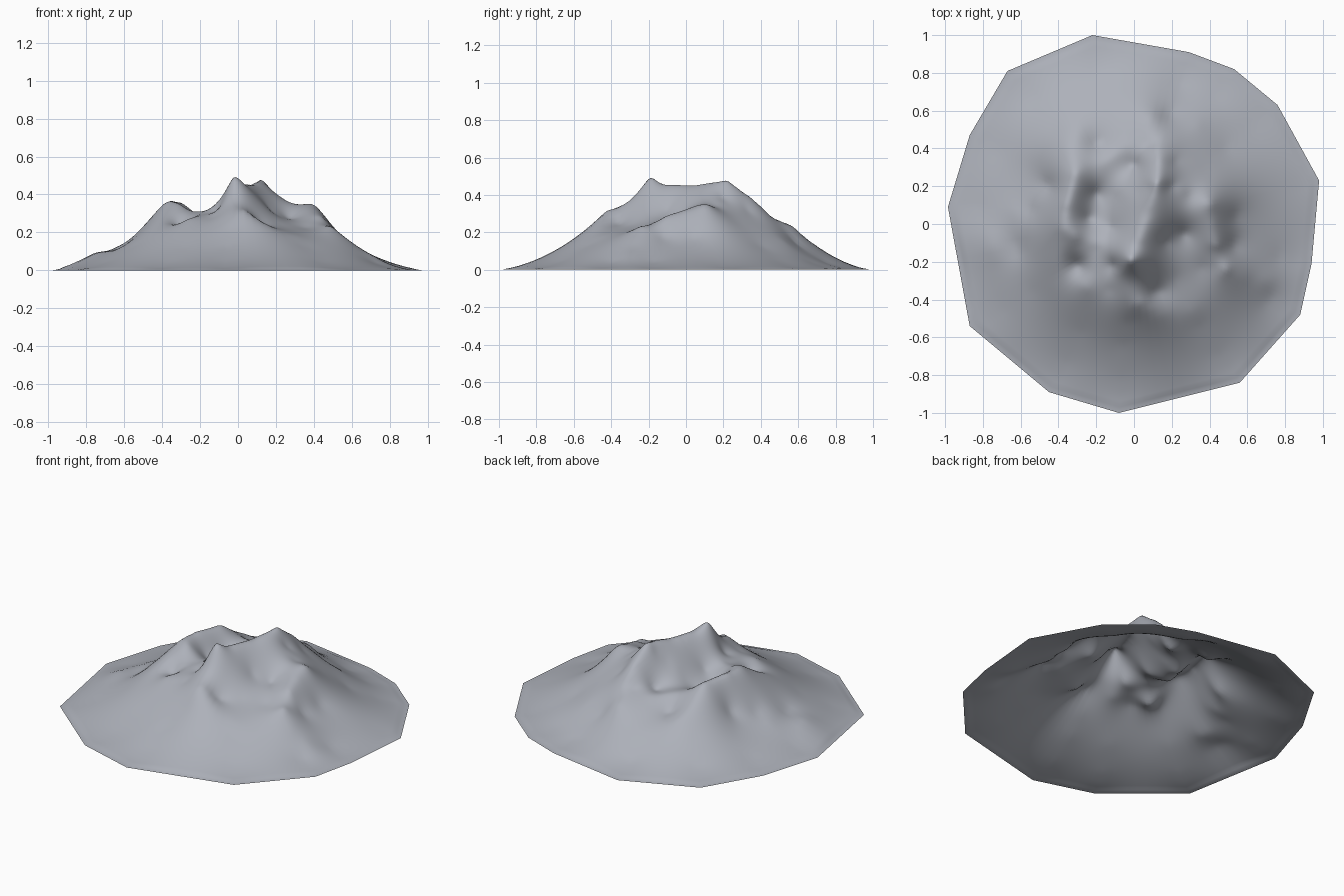
import bpy, bmesh, math

if "Cube" in bpy.data.objects:
    bpy.data.objects.remove(bpy.data.objects["Cube"])

# Straight-edged footprint of the hill (x, y)
OUTLINE = [(-0.22, 1.0), (0.29, 0.91), (0.53, 0.82), (0.76, 0.63), (0.98, 0.23),
           (0.94, -0.21), (0.88, -0.48), (0.56, -0.84), (-0.08, -1.0), (-0.45, -0.89),
           (-0.87, -0.54), (-0.985, 0.09), (-0.87, 0.47), (-0.67, 0.81)]

# Ridge lines (x, y, z)
MAIN_RIDGE = [(-0.02, -0.19, 0.49), (0.02, -0.12, 0.455), (0.07, 0.05, 0.45), (0.12, 0.22, 0.475),
              (0.13, 0.34, 0.39), (0.10, 0.46, 0.28), (0.09, 0.57, 0.23)]
SOUTH_SPUR = [(-0.02, -0.19, 0.49), (-0.05, -0.29, 0.36), (0.03, -0.42, 0.315), (0.15, -0.48, 0.235)]
EAST_RIDGE = [(0.20, 0.20, 0.39), (0.30, 0.15, 0.34), (0.40, 0.11, 0.345), (0.44, -0.11, 0.28),
              (0.36, -0.23, 0.225), (0.49, -0.24, 0.23), (0.62, -0.30, 0.125), (0.76, -0.30, 0.05)]
NORTH_LIP = [(0.13, 0.34, 0.39), (0.08, 0.42, 0.29), (-0.01, 0.44, 0.26), (-0.09, 0.38, 0.265),
             (-0.20, 0.29, 0.29), (-0.31, 0.27, 0.355)]
WEST_RIM = [(-0.30, 0.50, 0.215), (-0.33, 0.38, 0.28), (-0.31, 0.27, 0.355), (-0.36, 0.10, 0.365),
            (-0.37, -0.03, 0.36), (-0.31, -0.06, 0.35)]
WEST_SPURS = [[(-0.37, -0.03, 0.36), (-0.39, -0.18, 0.28), (-0.43, -0.33, 0.20)],
              [(-0.31, -0.06, 0.35), (-0.28, -0.16, 0.29), (-0.34, -0.27, 0.24)],
              [(-0.20, -0.10, 0.31), (-0.21, -0.24, 0.29), (-0.26, -0.33, 0.27), (-0.13, -0.35, 0.28)]]
SHELF = [(0.12, 0.22, 0.475), (0.02, 0.17, 0.38), (-0.11, 0.15, 0.275)]
RIDGES = [MAIN_RIDGE, SOUTH_SPUR, EAST_RIDGE, NORTH_LIP, WEST_RIM, SHELF] + WEST_SPURS

# Hollows and lower bumps
HOLLOWS = [(-0.20, 0.16, 0.245), (0.0, 0.31, 0.26), (-0.12, -0.02, 0.29), (-0.24, 0.03, 0.26),
           (-0.11, -0.22, 0.32), (-0.30, -0.22, 0.235), (0.17, -0.10, 0.32), (0.10, -0.24, 0.35),
           (0.27, -0.05, 0.275), (0.22, -0.29, 0.24), (0.12, -0.36, 0.25), (0.22, 0.33, 0.32),
           (0.38, 0.28, 0.25), (0.31, -0.46, 0.18), (-0.45, 0.20, 0.20), (-0.19, 0.43, 0.205),
           (-0.06, 0.56, 0.20), (-0.02, -0.52, 0.215), (-0.54, 0.07, 0.165), (-0.75, -0.12, 0.095),
           (-0.62, -0.12, 0.115), (0.53, -0.11, 0.175), (0.54, 0.04, 0.175)]


def outline_loop(steps):
    """Points along the footprint, each edge split into equal steps."""
    pts = []
    for i, (x, y) in enumerate(OUTLINE):
        nx, ny = OUTLINE[(i + 1) % len(OUTLINE)]
        for s in range(steps):
            t = s / steps
            pts.append((x + (nx - x) * t, y + (ny - y) * t))
    return pts


def kernel(ax, ay, bx, by):
    return math.sqrt((ax - bx) ** 2 + (ay - by) ** 2 + 0.0003)


def solve(a, b):
    """Gaussian elimination with pivoting."""
    n = len(b)
    m = [row[:] + [v] for row, v in zip(a, b)]
    for c in range(n):
        p = max(range(c, n), key=lambda r: abs(m[r][c]))
        m[c], m[p] = m[p], m[c]
        for r in range(c + 1, n):
            f = m[r][c] / m[c][c]
            if f:
                m[r] = [u - f * v for u, v in zip(m[r], m[c])]
    w = [0.0] * n
    for r in range(n - 1, -1, -1):
        w[r] = (m[r][n] - sum(m[r][k] * w[k] for k in range(r + 1, n))) / m[r][r]
    return w


ctrl = []


def add_point(x, y, z, gap=0.03):
    if all(math.hypot(x - c[0], y - c[1]) > gap for c in ctrl):
        ctrl.append((x, y, z))


# Control points: ridges with in-between points, hollows, rim and flared lower slopes
for ridge in RIDGES:
    for p in ridge:
        add_point(*p)
for p in HOLLOWS:
    add_point(*p)
for ridge in RIDGES:
    for a, b in zip(ridge, ridge[1:]):
        for t in (0.5, 0.25, 0.75):
            add_point(*[u + (v - u) * t for u, v in zip(a, b)], gap=0.035)
for x, y in outline_loop(2):
    add_point(x, y, 0.0)
for scale, z in ((0.91, 0.014), (0.82, 0.04), (0.64, 0.125)):
    for x, y in OUTLINE:
        lift = 0.025 if y * scale > 0.45 and z > 0.1 else 0.0
        add_point(x * scale, y * scale, z + lift, gap=0.08)

weights = solve([[kernel(a[0], a[1], b[0], b[1]) for b in ctrl] for a in ctrl],
                [c[2] for c in ctrl])


def height(x, y):
    return max(0.0, sum(w * kernel(x, y, c[0], c[1]) for w, c in zip(weights, ctrl)))


# Hill surface: concentric rings of the footprint, open underneath
RINGS = 64
loop = outline_loop(9)
bm = bmesh.new()
centre = bm.verts.new((0, 0, height(0, 0)))
rings = []
for r in range(1, RINGS + 1):
    t = r / RINGS
    fade = min(1.0, (1 - t) / 0.04)
    rings.append([bm.verts.new((x * t, y * t, height(x * t, y * t) * fade)) for x, y in loop])
n = len(loop)
for i in range(n):
    j = (i + 1) % n
    bm.faces.new((centre, rings[0][j], rings[0][i]))
    for a, b in zip(rings, rings[1:]):
        bm.faces.new((a[i], a[j], b[j], b[i]))
bmesh.ops.recalc_face_normals(bm, faces=bm.faces)
bm.normal_update()
if sum(f.normal.z for f in bm.faces) < 0:
    bmesh.ops.reverse_faces(bm, faces=bm.faces)
for f in bm.faces:
    f.smooth = True

mesh = bpy.data.meshes.new("mountain")
bm.to_mesh(mesh)
bm.free()
mountain = bpy.data.objects.new("mountain", mesh)
bpy.context.collection.objects.link(mountain)

# Single rock colour
rock = bpy.data.materials.new("grey rock")
rock.diffuse_color = (0.42, 0.44, 0.49, 1)
rock.use_nodes = True
rock.node_tree.nodes["Principled BSDF"].inputs["Base Color"].default_value = rock.diffuse_color
mesh.materials.append(rock)
